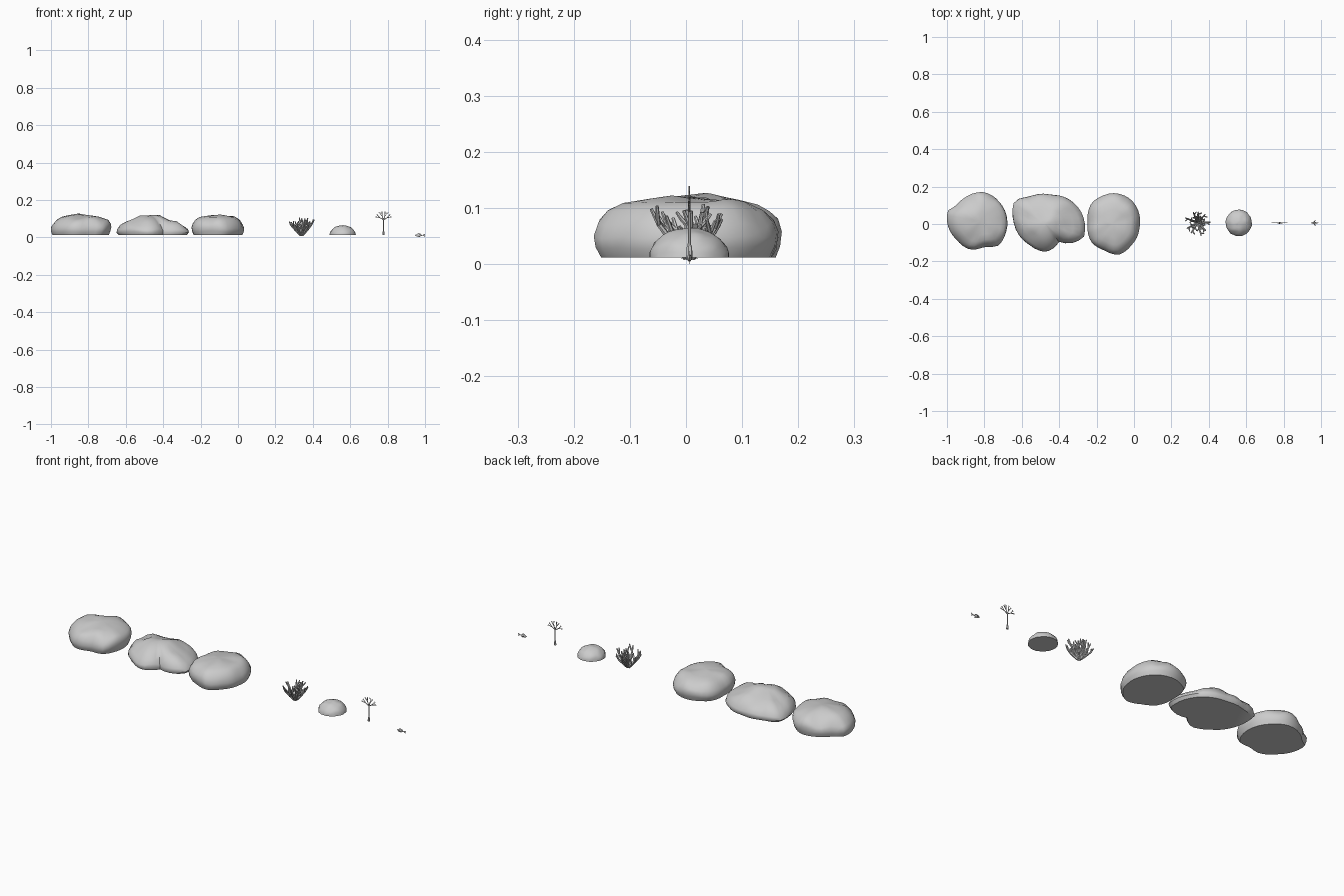
import bpy, bmesh, math, random
from mathutils import Vector, noise

if "Cube" in bpy.data.objects:
    bpy.data.objects.remove(bpy.data.objects["Cube"])

BASE = 0.012
CY = 0.006


def finish(bm, name, angle=40):
    bmesh.ops.recalc_face_normals(bm, faces=bm.faces)
    me = bpy.data.meshes.new(name)
    bm.to_mesh(me)
    bm.free()
    ob = bpy.data.objects.new(name, me)
    bpy.context.collection.objects.link(ob)
    bpy.ops.object.select_all(action='DESELECT')
    ob.select_set(True)
    bpy.context.view_layer.objects.active = ob
    bpy.ops.object.shade_smooth_by_angle(angle=math.radians(angle))
    return ob


def bridge(bm, a, b):
    n = len(a)
    for i in range(n):
        bm.faces.new((a[i], a[(i + 1) % n], b[(i + 1) % n], b[i]))


def tube(bm, pts, radii, n=6):
    rings = []
    for i, (p, r) in enumerate(zip(pts, radii)):
        d = (pts[min(i + 1, len(pts) - 1)] - pts[max(i - 1, 0)]).normalized()
        u = d.orthogonal().normalized() if i == 0 else (u - d * u.dot(d)).normalized()
        v = d.cross(u)
        rings.append([bm.verts.new(p + (u * math.cos(t) + v * math.sin(t)) * r)
                      for t in [2 * math.pi * k / n for k in range(n)]])
    for a, b in zip(rings, rings[1:]):
        bridge(bm, a, b)
    bm.faces.new(rings[0])
    bm.faces.new(rings[-1])


# Rocks: outline from the top view, lofted up a bulging profile
def rock(name, outline, profile, peak, seed, n=36):
    cx = (min(p[0] for p in outline) + max(p[0] for p in outline)) / 2
    cy = (min(p[1] for p in outline) + max(p[1] for p in outline)) / 2
    polar = sorted((math.atan2(y - cy, x - cx) % (2 * math.pi), math.hypot(x - cx, y - cy))
                   for x, y in outline)
    polar = [(polar[-1][0] - 2 * math.pi, polar[-1][1])] + polar + [(polar[0][0] + 2 * math.pi, polar[0][1])]

    def radius(t):
        for (a, ra), (b, rb) in zip(polar, polar[1:]):
            if a <= t <= b:
                return ra + (rb - ra) * (t - a) / (b - a)

    bm = bmesh.new()
    rings = []
    for s, z in profile:
        k = z / profile[-1][1]
        ring = []
        for i in range(n):
            t = 2 * math.pi * i / n
            r = radius(t) * s
            p = Vector((cx + r * math.cos(t) + peak[0] * k * k,
                        cy + r * math.sin(t) + peak[1] * k * k, BASE + z))
            w = noise.noise(p * 14 + Vector((seed, 0, 0)))
            p.z += w * 0.016 * math.sin(math.pi * k * 0.75)
            ring.append(bm.verts.new(p))
        rings.append(ring)
    for a, b in zip(rings, rings[1:]):
        bridge(bm, a, b)
    bm.faces.new(rings[0])
    top = bm.verts.new(sum((v.co for v in rings[-1]), Vector()) / n + Vector((0, 0, 0.001)))
    for i in range(n):
        bm.faces.new((rings[-1][i], rings[-1][(i + 1) % n], top))
    finish(bm, name, 50)


broad = [(.93, 0), (.98, .018), (1, .038), (.96, .058), (.86, .077), (.72, .092), (.5, .103), (.25, .108)]
steep = [(.92, 0), (.98, .02), (1, .04), (.95, .06), (.85, .08), (.68, .094), (.45, .102), (.2, .105)]
slope = [(.94, 0), (1, .015), (.98, .03), (.88, .05), (.72, .07), (.52, .087), (.3, .1), (.12, .105)]
rock("left_rock", [(-1, .07), (-.955, .095), (-.90, .145), (-.80, .17), (-.72, .115), (-.68, .02),
                   (-.69, -.055), (-.725, -.115), (-.8, -.12), (-.88, -.137), (-.95, -.085), (-1, 0)],
     broad, (.02, 0), 1)
rock("middle_rock", [(-.645, .02), (-.64, .125), (-.56, .145), (-.44, .155), (-.33, .12), (-.275, .05),
                     (-.267, -.07), (-.32, -.1), (-.40, -.095), (-.47, -.15), (-.56, -.11), (-.635, -.02)],
     slope, (-.02, 0), 7)
rock("right_rock", [(-.245, .01), (-.225, .115), (-.18, .145), (-.115, .165), (-.035, .145), (.03, .05),
                    (.03, -.02), (-.01, -.11), (-.08, -.165), (-.16, -.14), (-.225, -.1)],
     steep, (-.005, 0), 13)

# Branching coral: splayed stalks, each with forks
random.seed(5)
bm = bmesh.new()
for i in range(13):
    a = 2 * math.pi * i / 9 + random.uniform(-.2, .2)
    inner = i >= 9
    reach = random.uniform(.022, .035) if inner else random.uniform(.055, .072)
    h = random.uniform(.08, .095) if inner else random.uniform(.062, .088)
    c = Vector((.34, CY, BASE))
    d = Vector((math.cos(a), math.sin(a), 0))
    side = Vector((-d.y, d.x, 0))
    up = Vector((0, 0, 1))
    pts = [c + d * .006, c + d * reach * .45 + up * h * .32,
           c + d * reach * .8 + up * h * .68, c + d * reach + up * h]
    tube(bm, pts, [.0065, .0055, .0045, .003])
    for k, s in ((1, 1), (1, -1), (2, random.choice((-1, 1)))):
        e = pts[k] + side * s * random.uniform(.012, .02) + d * .008
        tip = e + up * random.uniform(.022, .036)
        tip.z = min(tip.z, .11)
        tube(bm, [pts[k], (pts[k] + e) / 2 + up * .01, tip], [.0045, .004, .0028])
finish(bm, "branch_coral")

# Dome coral: gently lumpy half ball
bm = bmesh.new()
n, m = 28, 9
rings = []
for j in range(m):
    t = j / m * math.pi / 2
    ring = []
    for i in range(n):
        a = 2 * math.pi * i / n
        q = Vector((math.cos(t) * math.cos(a), math.cos(t) * math.sin(a), math.sin(t)))
        f = 1 + .05 * noise.noise(q * 3)
        ring.append(bm.verts.new((.56 + .07 * q.x * f, CY + .071 * q.y * f, BASE + .052 * q.z * f)))
    rings.append(ring)
for a, b in zip(rings, rings[1:]):
    bridge(bm, a, b)
bm.faces.new(rings[0])
tip = bm.verts.new((.56, CY, BASE + .053))
for i in range(n):
    bm.faces.new((rings[-1][i], rings[-1][(i + 1) % n], tip))
finish(bm, "dome_coral")

# Fan coral: thin stem and flat forked head
bm = bmesh.new()
X = .778
V = lambda x, z: Vector((X + x, CY, z))
tube(bm, [V(0, BASE), V(0, .03), V(0, .035), V(0, .098)], [.006, .005, .003, .0025])


def fork(p, ang, length, depth):
    q = p + Vector((math.sin(ang), 0, math.cos(ang))) * length
    tube(bm, [p, q], [.0012 + depth * .0004, .0012 + (depth - 1) * .0004], 5)
    if depth > 1:
        for s in (-1, 1):
            fork(q, ang + s * .3, length * .72, depth - 1)


for ang in (-1.05, -.35, .35, 1.05):
    fork(V(0, .094), ang, .021, 3)
finish(bm, "fan_coral")

# Fish: slim lofted body with flat fins
bm = bmesh.new()
Z = .011
rings = []
for x, ry, rz in [(.947, .0008, .001), (.952, .003, .0045), (.96, .0042, .0068),
                  (.968, .004, .0065), (.977, .0025, .004), (.986, .001, .0018)]:
    rings.append([bm.verts.new((x, CY + ry * math.cos(t), Z + rz * math.sin(t)))
                  for t in [2 * math.pi * k / 10 for k in range(10)]])
for a, b in zip(rings, rings[1:]):
    bridge(bm, a, b)
bm.faces.new(rings[0])
bm.faces.new(rings[-1])
finish(bm, "fish_body")


def fin(name, pts):
    bm = bmesh.new()
    bm.faces.new([bm.verts.new(p) for p in pts])
    ob = finish(bm, name)
    mod = ob.modifiers.new("thickness", 'SOLIDIFY')
    mod.thickness = .0008
    mod.offset = 0


fin("tail_fin", [(.984, CY, Z), (1, CY, Z + .008), (.996, CY, Z), (1, CY, Z - .008)])
fin("top_fin", [(.956, CY, Z + .006), (.964, CY, Z + .012), (.976, CY, Z + .008), (.976, CY, Z + .004)])
fin("belly_fin", [(.964, CY, Z - .006), (.970, CY, Z - .011), (.976, CY, Z - .004)])
for s, side in ((-1, "front"), (1, "back")):
    fin(side + "_side_fin", [(.958, CY + s * .003, Z), (.968, CY + s * .016, Z - .001),
                             (.972, CY + s * .013, Z - .001), (.965, CY + s * .003, Z - .001)])
